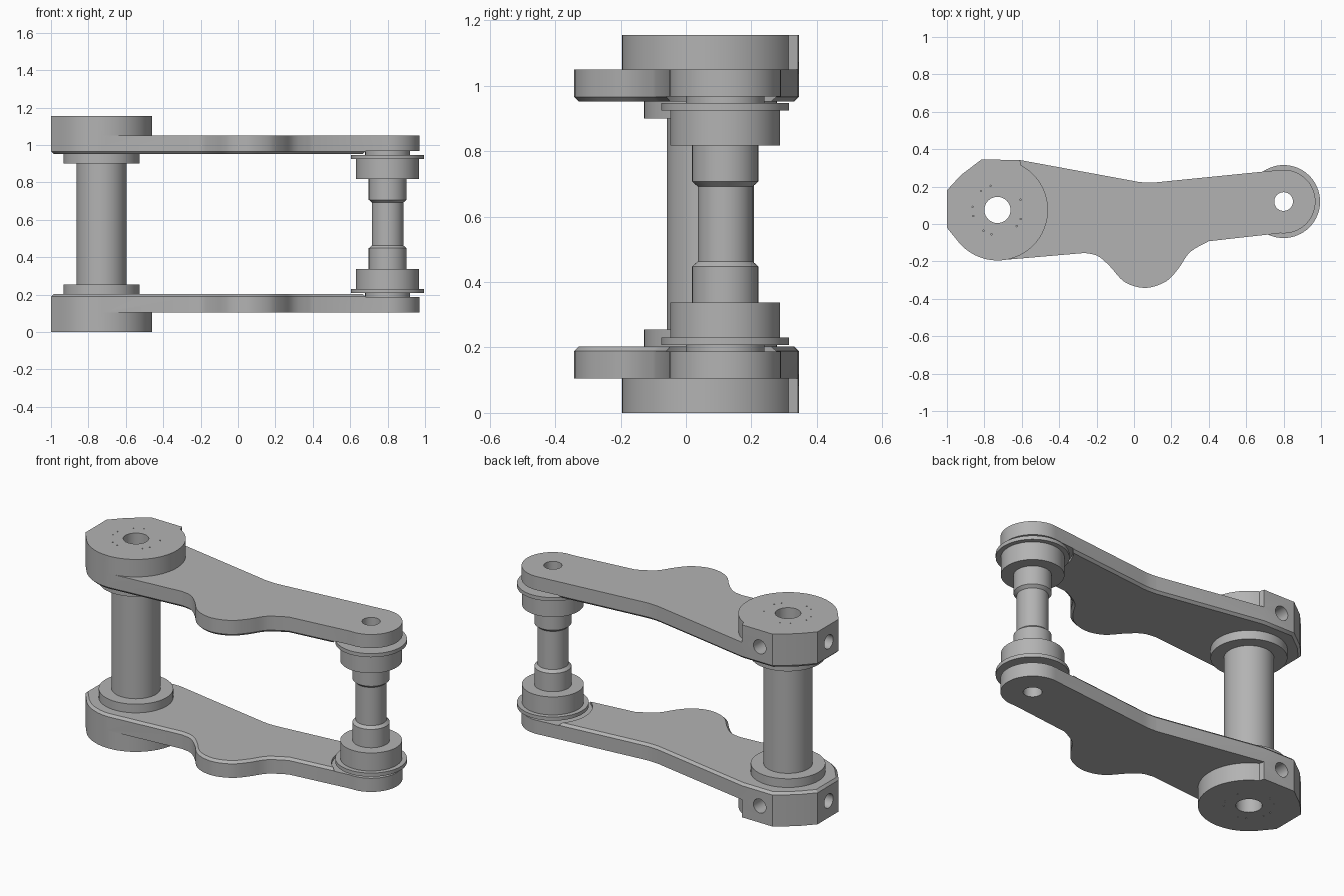
import bpy, bmesh, math
from mathutils import Matrix, Vector

cube = bpy.data.objects.get("Cube")
if cube:
    bpy.data.objects.remove(cube, do_unlink=True)

HEIGHT = 1.155
POST = Vector((-0.73, 0.075))      # axis of the large post
ROLL = Vector((0.80, 0.12))        # axis of the roller shaft

steel = bpy.data.materials.new("steel_grey")
steel.use_nodes = True
COLOUR = (0.45, 0.45, 0.45, 1)
steel.diffuse_color = COLOUR
steel.node_tree.nodes["Principled BSDF"].inputs["Base Color"].default_value = COLOUR


def make(name, bm):
    bmesh.ops.recalc_face_normals(bm, faces=bm.faces)
    mesh = bpy.data.meshes.new(name)
    bm.to_mesh(mesh)
    bm.free()
    mesh.materials.append(steel)
    obj = bpy.data.objects.new(name, mesh)
    bpy.context.collection.objects.link(obj)
    return obj


def smooth(obj):
    bpy.ops.object.select_all(action="DESELECT")
    obj.select_set(True)
    bpy.context.view_layer.objects.active = obj
    bpy.ops.object.shade_smooth_by_angle(angle=math.radians(28))


def arc(centre, radius, start, end, steps):
    angles = [math.radians(start + (end - start) * i / steps) for i in range(steps + 1)]
    return [centre + radius * Vector((math.cos(a), math.sin(a))) for a in angles]


def spline(points, steps=4):
    # Smooth curve through the points
    p = [Vector(q) for q in points]
    p = [p[0]] + p + [p[-1]]
    out = []
    for a, b, c, d in zip(p, p[1:], p[2:], p[3:]):
        for i in range(steps):
            t = i / steps
            out.append(0.5 * (2 * b + (c - a) * t + (2 * a - 5 * b + 4 * c - d) * t * t
                              + (3 * b - a - 3 * c + d) * t ** 3))
    return out + [p[-1]]


def prism(name, outline, z0, z1, chamfer=0):
    bm = bmesh.new()
    base = bm.faces.new([bm.verts.new((q.x, q.y, z0)) for q in outline])
    grown = bmesh.ops.extrude_face_region(bm, geom=[base], use_keep_orig=True)
    top = [v for v in grown["geom"] if isinstance(v, bmesh.types.BMVert)]
    bmesh.ops.translate(bm, verts=top, vec=(0, 0, z1 - z0))
    if chamfer:
        rim = [e for e in bm.edges if all(v in top for v in e.verts)]
        bmesh.ops.bevel(bm, geom=rim, offset=chamfer, segments=1, affect="EDGES")
    return make(name, bm)


def rod(centre, radius, z0, z1, sides=48):
    return prism("cutter", arc(centre, radius, 0, 360 - 360 / sides, sides - 1), z0, z1)


def side_rod(location, axis, radius, length):
    bm = bmesh.new()
    turn = Vector((0, 0, 1)).rotation_difference(Vector(axis)).to_matrix().to_4x4()
    bmesh.ops.create_cone(bm, cap_ends=True, segments=32, radius1=radius, radius2=radius,
                          depth=length, matrix=Matrix.Translation(location) @ turn)
    return make("cutter", bm)


def combine(obj, others, operation):
    # Apply booleans and delete the helpers
    for other in others:
        mod = obj.modifiers.new("bool", "BOOLEAN")
        mod.operation, mod.solver, mod.object = operation, "EXACT", other
        other.hide_render = True
    graph = bpy.context.evaluated_depsgraph_get()
    mesh = bpy.data.meshes.new_from_object(obj.evaluated_get(graph))
    obj.modifiers.clear()
    obj.data = mesh
    for other in others:
        bpy.data.objects.remove(other, do_unlink=True)


def lathe(name, centre, bore, half_profile, sides=64):
    # Turned tube, symmetric about mid height
    outer = half_profile + [(r, HEIGHT - z) for r, z in reversed(half_profile)]
    ring = [(bore, outer[0][1])] + outer + [(bore, outer[-1][1])]
    bm = bmesh.new()
    loops = []
    for r, z in ring:
        loops.append([bm.verts.new((q.x, q.y, z))
                      for q in arc(centre, r, 0, 360 - 360 / sides, sides - 1)])
    for a, b in zip(loops, loops[1:] + loops[:1]):
        for i in range(sides):
            j = (i + 1) % sides
            bm.faces.new((a[i], a[j], b[j], b[i]))
    obj = make(name, bm)
    smooth(obj)


# Arm outline, anticlockwise
flats = [Vector(q) for q in ((-0.61, 0.342), (-0.815, 0.345), (-0.925, 0.262),
                             (-1.0, 0.18), (-1.0, -0.02))]
low_round = arc(POST, 0.27, 216, 270, 8)
bump = spline([(-0.265, -0.155), (-0.195, -0.17), (-0.13, -0.225), (-0.05, -0.31),
               (0.06, -0.342), (0.17, -0.308), (0.24, -0.235), (0.30, -0.15),
               (0.40, -0.092)])
tip = arc(ROLL, 0.17, -96, 96, 32)
waist = spline([(0.15, 0.226), (0.09, 0.221), (0.03, 0.224)])
arm = prism("lower_arm", flats + low_round + bump + tip + waist, 0.105, 0.203, 0.014)

# Clamping boss under the arm
boss = prism("boss", flats + low_round + arc(POST, 0.27, 273, 422, 40), 0, 0.105)
combine(arm, [boss], "UNION")

# Bores, roller recess, side screw holes and pin holes
cutters = [rod(POST, 0.07, -0.1, 0.4), rod(ROLL, 0.05, -0.1, 0.4),
           rod(ROLL, 0.215, 0.187, 0.4, 64),
           side_rod((POST.x, 0.30, 0.1), (0, 1, 0), 0.042, 0.32),
           side_rod((-0.96, POST.y, 0.1), (1, 0, 0), 0.042, 0.32)]
for angle in (24, 106, 131, 173, 194, 236, 256, 320, 339):
    cutters.append(rod(arc(POST, 0.134, angle, angle, 1)[0], 0.004, -0.1, 0.03, 8))
combine(arm, cutters, "DIFFERENCE")

# Upper arm is the lower one flipped about mid height
upper = arm.copy()
upper.data = arm.data.copy()
upper.name = "upper_arm"
bpy.context.collection.objects.link(upper)
upper.data.transform(Matrix.Translation((0, 0, HEIGHT)) @ Matrix.Diagonal((1, 1, -1, 1)))
upper.data.flip_normals()
for obj in (arm, upper):
    smooth(obj)

# Large flanged post
lathe("flanged_post", POST, 0.07, [(0.203, 0.203), (0.203, 0.255), (0.133, 0.255)])

# Stepped roller shaft
lathe("roller_shaft", ROLL, 0.05,
      [(0.12, 0.187), (0.12, 0.208), (0.195, 0.208), (0.195, 0.230), (0.168, 0.230),
       (0.168, 0.338), (0.101, 0.338), (0.101, 0.448), (0.084, 0.463)])
